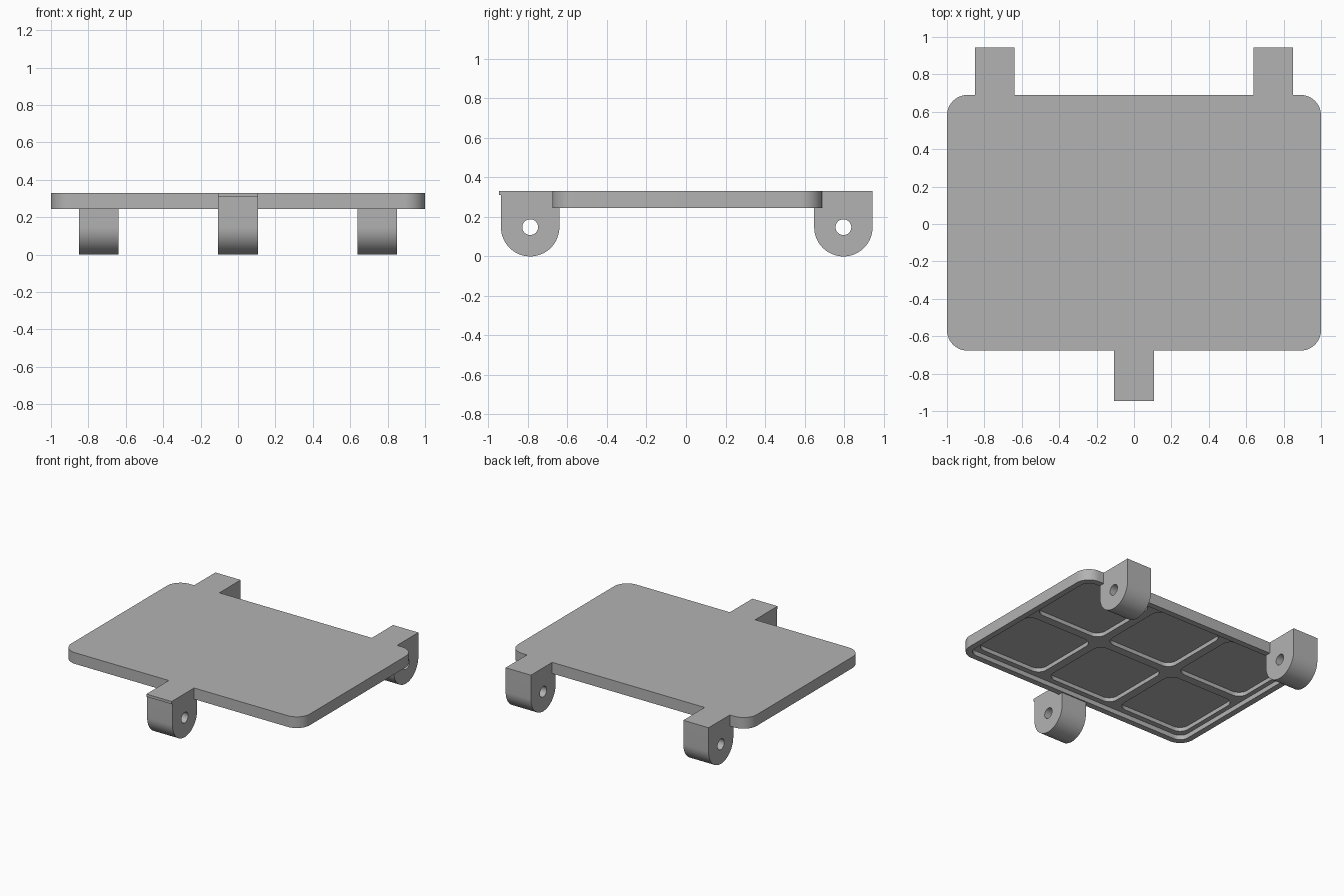
import bpy
import bmesh
from math import cos, sin, pi
from mathutils import Vector

if "Cube" in bpy.data.objects:
    bpy.data.objects.remove(bpy.data.objects["Cube"], do_unlink=True)

GREY = (0.45, 0.45, 0.45, 1.0)
grey = bpy.data.materials.new("matte grey")
grey.use_nodes = True
grey.diffuse_color = GREY
grey.node_tree.nodes["Principled BSDF"].inputs["Base Color"].default_value = GREY

TOP, UNDER = 0.33, 0.245             # plate heights
RECESS, POCKET = 0.28, 0.31          # ceilings of the underside hollows
FRONT, BACK = -0.677, 0.69           # plate edges in y
RIM = 0.045


def arc(cx, cy, r, start, end, steps):
    return [(cx + r * cos(start + (end - start) * i / steps),
             cy + r * sin(start + (end - start) * i / steps))
            for i in range(steps + 1)]


def rounded_rect(cx, cy, w, h, r, steps=12):
    pts = []
    corners = [(1, 1), (-1, 1), (-1, -1), (1, -1)]
    for k, (sx, sy) in enumerate(corners):
        pts += arc(cx + sx * (w / 2 - r), cy + sy * (h / 2 - r), r,
                   k * pi / 2, (k + 1) * pi / 2, steps)
    return pts


def prism(name, points, direction):
    """Extrude a closed outline along a direction."""
    bm = bmesh.new()
    base = bm.faces.new([bm.verts.new(p) for p in points])
    out = bmesh.ops.extrude_face_region(bm, geom=[base])
    moved = [g for g in out["geom"] if isinstance(g, bmesh.types.BMVert)]
    bmesh.ops.translate(bm, verts=moved, vec=Vector(direction))
    bmesh.ops.recalc_face_normals(bm, faces=bm.faces)
    mesh = bpy.data.meshes.new(name)
    bm.to_mesh(mesh)
    bm.free()
    mesh.materials.append(grey)
    obj = bpy.data.objects.new(name, mesh)
    bpy.context.collection.objects.link(obj)
    return obj


def slab(name, outline, low, high):
    return prism(name, [(x, y, low) for x, y in outline], (0, 0, high - low))


def activate(obj):
    bpy.ops.object.select_all(action="DESELECT")
    obj.select_set(True)
    bpy.context.view_layer.objects.active = obj


def cut(obj, cutter):
    activate(obj)
    mod = obj.modifiers.new("cut", "BOOLEAN")
    mod.operation = "DIFFERENCE"
    mod.solver = "EXACT"
    mod.object = cutter
    bpy.ops.object.modifier_apply(modifier=mod.name)
    bpy.data.objects.remove(cutter, do_unlink=True)


def finish(obj):
    activate(obj)
    bpy.ops.object.shade_smooth_by_angle(angle=pi / 6)


# Plate with a stepped hollow underside
mid = (FRONT + BACK) / 2
depth = BACK - FRONT
plate = slab("plate", rounded_rect(0, mid, 2, depth, 0.11), UNDER, TOP)
cut(plate, slab("recess_cutter",
                rounded_rect(0, mid, 2 - 2 * RIM, depth - 2 * RIM, 0.07),
                UNDER - 0.1, RECESS))

# Six rounded pockets between the ribs
for col in (-1, 0, 1):
    for row in (-0.5, 0.5):
        outline = rounded_rect(col * 0.635, mid + row * 0.63, 0.57, 0.565, 0.07)
        cut(plate, slab("pocket_cutter", outline, UNDER - 0.1, POCKET))
finish(plate)


def lug(name, x, width, y, side, edge, lip=0.0):
    """Round-bottomed hinge lug notched around the plate edge."""
    r, cz = 0.148, 0.148
    pts = arc(0, cz, r, -pi, 0, 32)          # inner side to outer side
    if lip:
        pts += [(r, 0.31), (r + lip, 0.31)]
    notch = side * (edge - y)
    pts += [(r + lip, TOP), (notch, TOP), (notch, UNDER), (-r, UNDER)]
    obj = prism(name, [(x - width / 2, y + side * u, z) for u, z in pts],
                (width, 0, 0))
    hole = arc(y, cz, 0.04, 0, 2 * pi, 32)[:-1]
    cut(obj, prism("hole_cutter", [(x - width, u, z) for u, z in hole],
                   (2 * width, 0, 0)))
    finish(obj)


# Hinge lugs: one at the front, two at the back
lug("front_lug", 0, 0.212, -0.789, -1, FRONT, lip=0.009)
lug("back_lug_left", 0.745, 0.212, 0.797, 1, BACK)
lug("back_lug_right", -0.745, 0.212, 0.797, 1, BACK)
